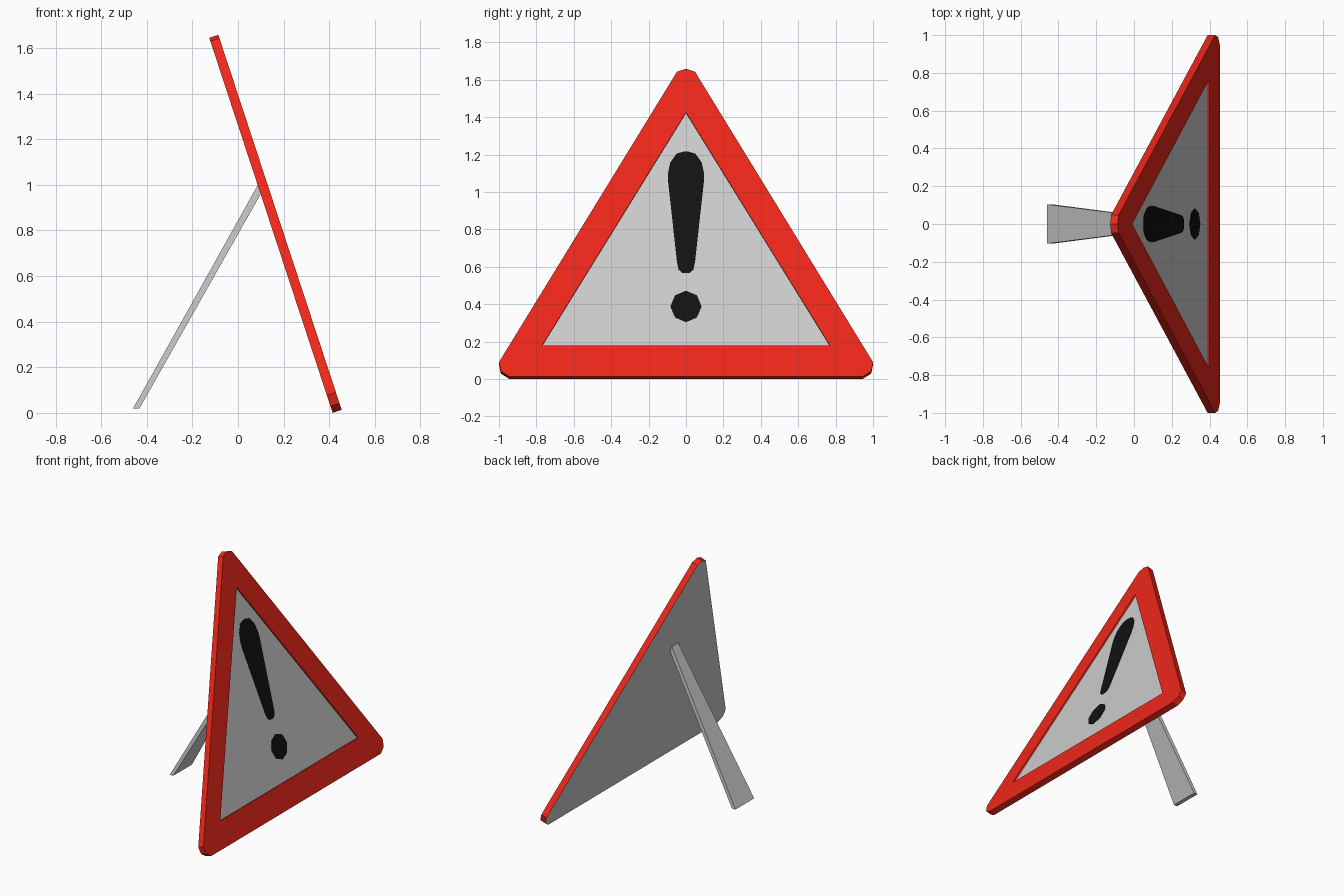
import bpy, math

if "Cube" in bpy.data.objects:
    bpy.data.objects.remove(bpy.data.objects["Cube"])

THICK, RECESS = 0.042, 0.01


def on_sign(y, z, depth=0.0):
    """Point on the leaning sign front, at height z, pushed back by depth."""
    return (0.455 - (z - 0.013) * 0.329 - 0.95 * depth, y, z - 0.313 * depth)


def make(name, verts, faces, color=None):
    me = bpy.data.meshes.new(name)
    me.from_pydata(verts, [], faces)
    me.update()
    ob = bpy.data.objects.new(name, me)
    bpy.context.collection.objects.link(ob)
    if color:
        mat = bpy.data.materials.new(name + "_color")
        mat.diffuse_color = (*color, 1)
        mat.use_nodes = True
        mat.node_tree.nodes["Principled BSDF"].inputs["Base Color"].default_value = mat.diffuse_color
        me.materials.append(mat)
    return ob


def slab(name, outline, d_front, d_back, color=None):
    """Prism following the sign plane, outline counter-clockwise from the front."""
    n = len(outline)
    verts = [on_sign(y, z, d) for d in (d_front, d_back) for y, z in outline]
    faces = [tuple(range(n)), tuple(range(2 * n - 1, n - 1, -1))]
    faces += [((i + 1) % n, i, n + i, n + (i + 1) % n) for i in range(n)]
    return make(name, verts, faces, color)


# Outlines: three chamfered outer corners and a sharp inner triangle
corner = [(-1.0, 0.09), (-0.99, 0.042), (-0.945, 0.013)]
outer = corner + [(-y, z) for y, z in reversed(corner)]
outer += [(0.048, 1.643), (0, 1.658), (-0.048, 1.643)]
inner = [(-0.77, 0.178), (0.77, 0.178), (0, 1.425)]

# Red frame: front ring, outer rim and small inner step
verts = [on_sign(y, z) for y, z in outer] + [on_sign(y, z, THICK) for y, z in outer]
verts += [on_sign(y, z) for y, z in inner] + [on_sign(y, z, RECESS) for y, z in inner]
faces = [((i + 1) % 9, i, 9 + i, 9 + (i + 1) % 9) for i in range(9)]
for c in range(3):
    o, nxt = 3 * c, (c + 1) % 3
    faces.append((o, o + 1, o + 2, 18 + c))
    faces.append((o + 2, 3 * nxt, 18 + nxt, 18 + c))
    faces.append((18 + c, 18 + nxt, 21 + nxt, 21 + c))
make("red_frame", verts, faces, (0.85, 0.02, 0.01))

# Grey recessed face and grey back
make("sign_face", [on_sign(y, z, RECESS) for y, z in inner], [(0, 1, 2)])
make("sign_back", [on_sign(y, z, THICK) for y, z in outer], [tuple(range(8, -1, -1))])

# Black exclamation mark: tapered bar and octagonal dot
black = (0.006, 0.006, 0.006)
half = [(0.02, 0.57), (0.04, 0.588), (0.048, 0.63), (0.096, 1.06),
        (0.096, 1.105), (0.084, 1.16), (0.05, 1.207), (0.012, 1.218)]
bar = half + [(-y, z) for y, z in reversed(half)]
slab("mark_bar", bar, RECESS - 0.003, RECESS + 0.005, black)
dot = [(0.083 * math.cos(i * math.pi / 4), 0.391 + 0.083 * math.sin(i * math.pi / 4))
       for i in range(8)]
slab("mark_dot", dot, RECESS - 0.003, RECESS + 0.005, black)

# Tapered rear leg, end points as (x, z, half width)
side = [(-0.46, 0.02, 0.104), (-0.432, 0.02, 0.104),
        (0.101, 0.962, 0.035), (0.087, 1.0, 0.035)]
verts = [(x, s * w, z) for s in (-1, 1) for x, z, w in side]
faces = [(0, 1, 2, 3), (7, 6, 5, 4)]
faces += [((i + 1) % 4, i, 4 + i, 4 + (i + 1) % 4) for i in range(4)]
make("rear_leg", verts, faces)
